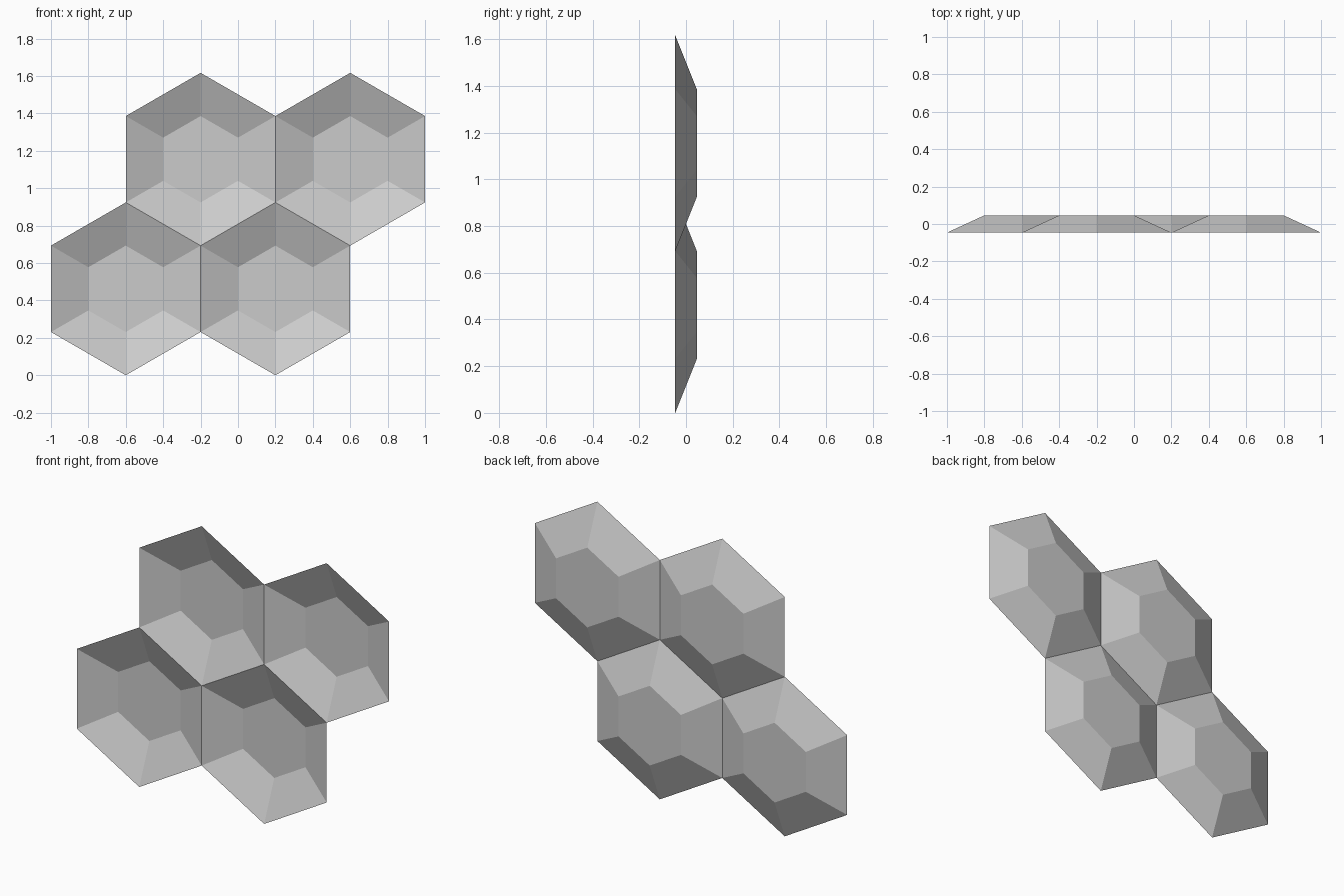
import bpy, bmesh, math

if "Cube" in bpy.data.objects:
    bpy.data.objects.remove(bpy.data.objects["Cube"])

R = 0.8 / math.sqrt(3)      # outer hexagon radius (0.8 wide)
R_IN = R / 2                # recessed back panel radius
D = R * 0.1                 # half depth


def hex_ring(bm, radius, y):
    """Pointy-top hexagon in the xz plane."""
    return [bm.verts.new((radius * math.sin(math.radians(60 * i)), y,
                          radius * math.cos(math.radians(60 * i))))
            for i in range(6)]


def hex_dish(name, x, z):
    bm = bmesh.new()
    rim = hex_ring(bm, R, -D)
    back = hex_ring(bm, R_IN, D)
    # flat back panel
    bm.faces.new(back[::-1])
    # sloping walls, open to the front
    for i in range(6):
        j = (i + 1) % 6
        bm.faces.new((rim[i], back[i], back[j], rim[j]))
    bmesh.ops.recalc_face_normals(bm, faces=bm.faces)
    bm.normal_update()
    # the open side faces the front
    panel = max(bm.faces, key=lambda f: len(f.verts))
    if panel.normal.y > 0:
        bmesh.ops.reverse_faces(bm, faces=bm.faces)
    mesh = bpy.data.meshes.new(name)
    bm.to_mesh(mesh)
    bm.free()
    ob = bpy.data.objects.new(name, mesh)
    ob.location = (x, 0, z)
    bpy.context.collection.objects.link(ob)


# two staggered rows of two dishes
for row, label in enumerate(("lower", "upper")):
    for col, side in enumerate(("left", "right")):
        hex_dish(f"{label}_{side}_hex_panel",
                 -0.6 + 0.8 * col + 0.4 * row, R + 1.5 * R * row)
